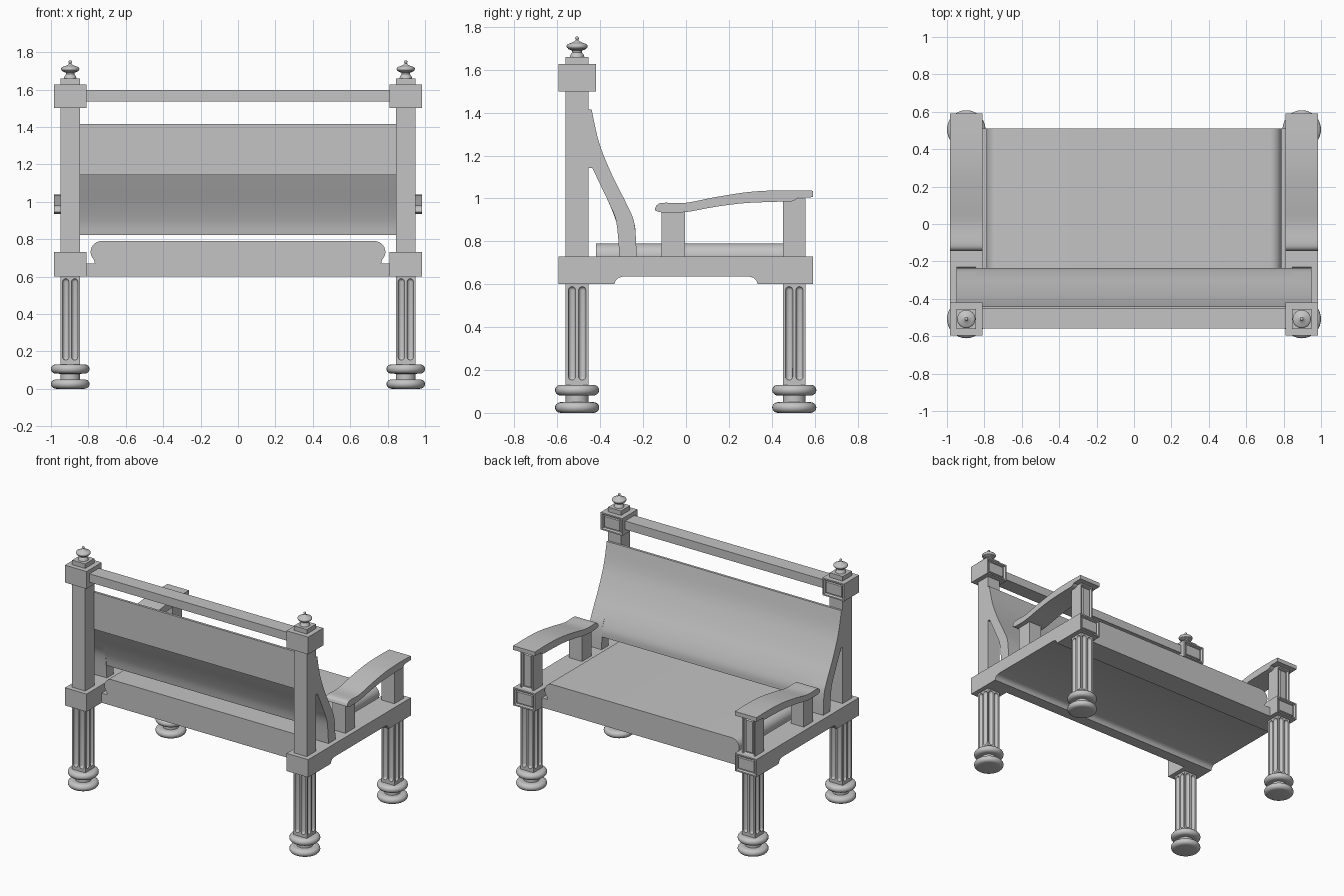
import bpy, bmesh, math
from mathutils import Vector, Matrix

if "Cube" in bpy.data.objects:
    bpy.data.objects.remove(bpy.data.objects["Cube"], do_unlink=True)

grey = bpy.data.materials.new("stone_grey")
grey.use_nodes = True
colour = (0.55, 0.55, 0.55, 1)
grey.diffuse_color = colour
grey.node_tree.nodes["Principled BSDF"].inputs["Base Color"].default_value = colour


def finish(bm, name, loc=(0, 0, 0)):
    bmesh.ops.recalc_face_normals(bm, faces=bm.faces)
    me = bpy.data.meshes.new(name)
    bm.to_mesh(me)
    bm.free()
    me.materials.append(grey)
    return place(me, name, loc)


def place(me, name, loc):
    ob = bpy.data.objects.new(name, me)
    ob.location = loc
    bpy.context.collection.objects.link(ob)
    bpy.ops.object.select_all(action='DESELECT')
    ob.select_set(True)
    bpy.context.view_layer.objects.active = ob
    bpy.ops.object.shade_smooth_by_angle(angle=math.radians(35))
    return ob


def recess(bm):
    """Sink a framed panel into the seat-side face."""
    bm.normal_update()
    face = max(bm.faces, key=lambda f: f.normal.y * 10 + f.calc_center_median().y)
    for thick, depth in ((0.014, 0), (0.008, -0.014), (0.008, 0), (0.006, 0.008)):
        bmesh.ops.inset_region(bm, faces=[face], thickness=thick, depth=depth)


def box(name, x, y, z, panel=False):
    """Box from three (low, high) ranges."""
    bm = bmesh.new()
    bmesh.ops.create_cube(bm, size=1)
    for v in bm.verts:
        v.co = [lo + (c + 0.5) * (hi - lo) for c, (lo, hi) in zip(v.co, (x, y, z))]
    if panel:
        recess(bm)
    return finish(bm, name)


def prism(name, pts, lo, hi, along='x', panel=False):
    """Extrude a profile of (y, z) along x, or of (x, z) along y."""
    bm = bmesh.new()
    def at(t, p):
        return (t, *p) if along == 'x' else (p[0], t, p[1])
    face = bm.faces.new([bm.verts.new(at(lo, p)) for p in pts])
    new = bmesh.ops.extrude_face_region(bm, geom=[face])['geom']
    step = Vector(at(hi, (0, 0))) - Vector(at(lo, (0, 0)))
    bmesh.ops.translate(bm, vec=step, verts=[v for v in new if isinstance(v, bmesh.types.BMVert)])
    bmesh.ops.recalc_face_normals(bm, faces=bm.faces)
    if panel:
        recess(bm)
    return finish(bm, name)


def lathe(bm, profile, steps, origin=(0, 0, 0)):
    """Revolve (radius, z) points about a vertical axis."""
    o = Vector(origin)
    vs = [bm.verts.new(o + Vector((r, 0, z))) for r, z in profile]
    es = [bm.edges.new(pair) for pair in zip(vs, vs[1:])]
    bmesh.ops.spin(bm, geom=vs + es, cent=o, axis=(0, 0, 1), angle=math.tau,
                   steps=steps, use_merge=True)
    bmesh.ops.remove_doubles(bm, verts=bm.verts, dist=1e-5)


def arc(cx, cz, rx, rz, a, b, n):
    angles = [math.radians(a + (b - a) * i / n) for i in range(n + 1)]
    return [(cx + rx * math.cos(t), cz + rz * math.sin(t)) for t in angles]


def curve(pts, n=5):
    """Smooth curve through a few points."""
    p = [Vector(q) for q in [pts[0], *pts, pts[-1]]]
    out = []
    for a, b, c, d in zip(p, p[1:], p[2:], p[3:]):
        for i in range(n):
            t = i / n
            out.append(0.5 * (2 * b + (c - a) * t + (2 * a - 5 * b + 4 * c - d) * t * t
                              + (3 * b - a - 3 * c + d) * t ** 3))
    return [tuple(q) for q in out] + [tuple(pts[-1])]


BACK, FRONT, SIDE, H = -0.508, 0.505, 0.897, 0.053

# Fluted leg: a square shaft cut by two round-ended grooves on each face
shaft = box("fluted_leg", (-H, H), (-H, H), (0.12, 0.61))
bm = bmesh.new()
R = 0.017
groove = arc(0, 0.17, R, R, -90, 0, 4) + arc(0, 0.572, R, R, 0, 90, 4)
for k in range(4):
    for s in (-1, 1):
        spot = Matrix.Rotation(k * math.pi / 2, 3, 'Z') @ Vector((H, s * 0.024, 0))
        lathe(bm, groove, 12, spot)
cutter = finish(bm, "groove_cutter")
cutter.hide_render = True
mod = shaft.modifiers.new("grooves", 'BOOLEAN')
mod.operation, mod.solver, mod.object = 'DIFFERENCE', 'EXACT', cutter
bpy.context.view_layer.update()
leg_mesh = bpy.data.meshes.new_from_object(shaft.evaluated_get(bpy.context.evaluated_depsgraph_get()))
bpy.data.objects.remove(shaft, do_unlink=True)
bpy.data.objects.remove(cutter, do_unlink=True)

# Side profiles, as (y, z)
left_notch = [(-0.335, 0.6), (-0.328, 0.617), (-0.315, 0.63), (-0.295, 0.635)]
notch = left_notch + [(-y, z) for y, z in reversed(left_notch)]
rail = [(-0.595, 0.73), (-0.595, 0.6)] + notch + [(0.592, 0.6), (0.592, 0.73)]
frame = [(-0.42, 0.67), (-0.42, 0.6)] + notch + [(0.51, 0.6), (0.51, 0.67)]
arm = (curve([(-0.145, 0.95), (-0.135, 0.97), (-0.105, 0.98), (0, 0.98), (0.13, 1.005),
              (0.29, 1.03), (0.44, 1.038), (0.592, 1.036)])
       + [(0.592, 1.006), (0.52, 1.004), (0.505, 0.99), (0.485, 0.985)]
       + curve([(0.43, 0.985), (0.27, 0.978), (0.13, 0.96), (0, 0.937), (-0.11, 0.935), (-0.145, 0.945)]))


def backrest(low_front, low_back):
    front = curve([(-0.44, 1.415), (-0.405, 1.26), (-0.345, 1.11), (-0.275, 0.97),
                   (-0.24, 0.88), low_front])
    rear = curve([low_back, (-0.325, 0.89), (-0.36, 0.98), (-0.405, 1.075), (-0.437, 1.143)])
    return front + rear + [(-0.458, 1.143), (-0.458, 1.415)]


# Turned shapes
def ring(z):
    return arc(0.076, z, 0.027, 0.025, -90, 90, 10)


foot = [(0, 0)] + ring(0.025) + [(H, 0.05), (H, 0.08)] + ring(0.106) + [(0, 0.131)]
finial = ([(0, 1.655), (0.034, 1.66), (0.03, 1.672), (0.022, 1.682), (0.024, 1.69), (0.042, 1.697)]
          + arc(0.035, 1.71, 0.014, 0.012, -60, 70, 6)
          + [(0.024, 1.727), (0.012, 1.733), (0.006, 1.74)]
          + arc(0, 1.748, 0.009, 0.008, -40, 90, 5))

for s, side in ((1, "left"), (-1, "right")):
    outer = sorted((s * 0.81, s * 0.985))
    inner = sorted((s * 0.845, s * 0.95))
    for y, end in ((BACK, "back"), (FRONT, "front")):
        place(leg_mesh, f"{side}_{end}_leg", (s * SIDE, y, 0))
        bm = bmesh.new()
        lathe(bm, foot, 32)
        finish(bm, f"{side}_{end}_foot", (s * SIDE, y, 0))

    # Side rail, back post with cap and finial
    prism(f"{side}_side_rail", rail, *outer, panel=True)
    box(f"{side}_back_post", inner, (BACK - H, BACK + H), (0.72, 1.51))
    box(f"{side}_post_cap", outer, (-0.595, -0.42), (1.5, 1.627), panel=True)
    box(f"{side}_finial_base", inner, (BACK - H, BACK + H), (1.62, 1.66))
    bm = bmesh.new()
    lathe(bm, finial, 24)
    finish(bm, f"{side}_finial", (s * SIDE, BACK, 0))

    # Armrest, its supports and the backrest bracket
    prism(f"{side}_armrest", arm, *outer)
    box(f"{side}_front_arm_post", inner, (FRONT - H, FRONT + H), (0.72, 1.0), panel=True)
    box(f"{side}_rear_arm_post", inner, (-0.115, -0.005), (0.72, 0.95))
    prism(f"{side}_back_bracket", backrest((-0.23, 0.725), (-0.31, 0.725)), *inner)

# Backrest panel and top rail
prism("backrest_panel", backrest((-0.235, 0.822), (-0.312, 0.822)), -0.846, 0.846)
box("top_rail", (-0.815, 0.815), (-0.56, -0.452), (1.535, 1.597))

# Seat frame and seat with rolled edges
prism("seat_frame", frame, -0.815, 0.815)
half = [(0.74, 0.655), (0.765, 0.67)] + arc(0.728, 0.732, 0.06, 0.058, -45, 90, 14)
prism("seat", half + [(-x, z) for x, z in reversed(half)], -0.42, 0.51, along='y')
